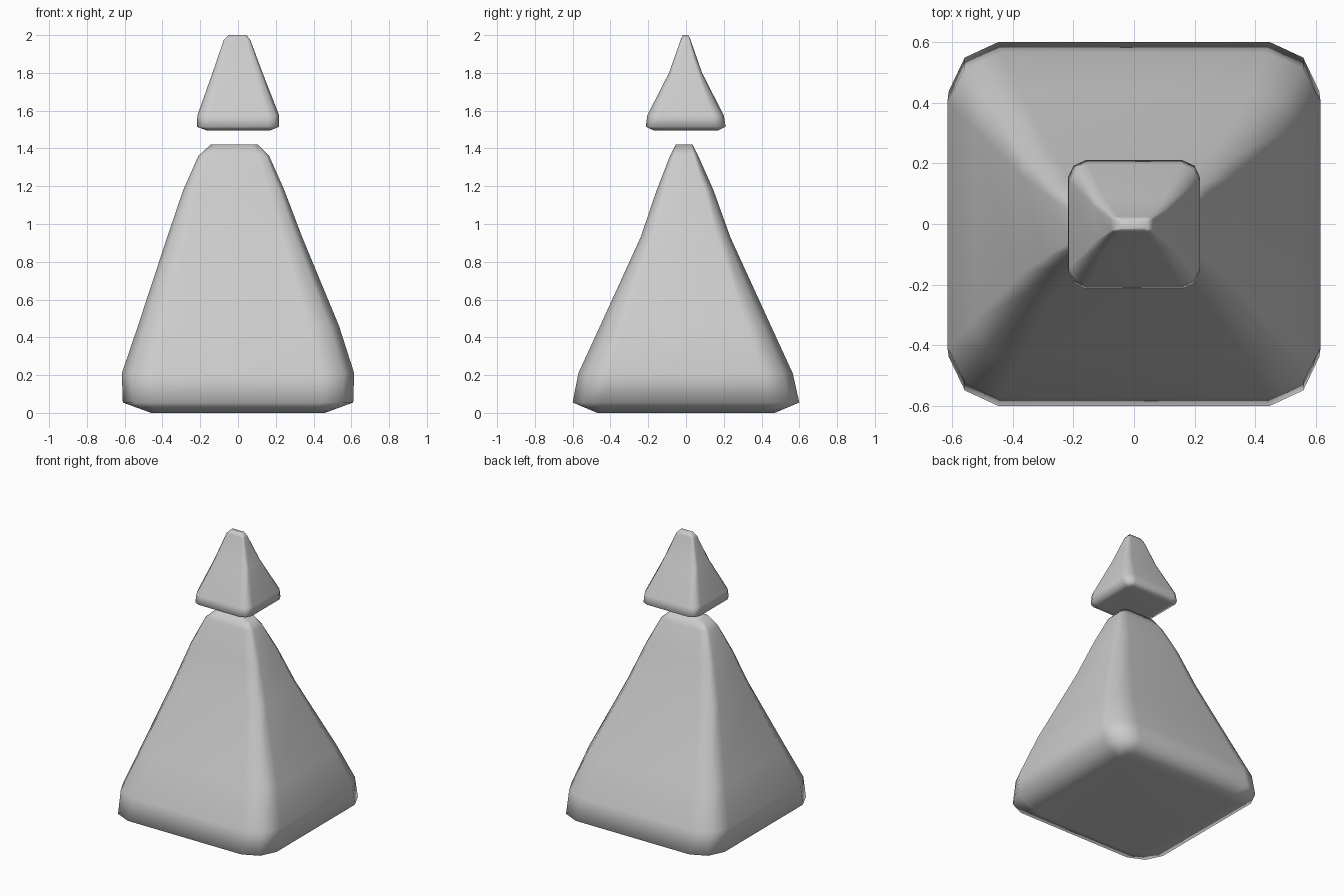
import bpy, bmesh

if "Cube" in bpy.data.objects:
    bpy.data.objects.remove(bpy.data.objects["Cube"])

grey = bpy.data.materials.new("plain grey")
grey.diffuse_color = (0.6, 0.6, 0.6, 1)
grey.use_nodes = True
grey.node_tree.nodes["Principled BSDF"].inputs["Base Color"].default_value = grey.diffuse_color


def section(x0, x1, y0, y1, z, cut):
    """Rectangle with rounded corners, three points per corner."""
    cx, cy = (x0 + x1) / 2, (y0 + y1) / 2
    hx, hy = (x1 - x0) / 2, (y1 - y0) / 2
    a, b = cut * hx, cut * hy
    k = 0.32
    corner = [(hx, hy - b), (hx - k * a, hy - k * b), (hx - a, hy)]
    points = []
    for sx, sy in ((1, 1), (-1, 1), (-1, -1), (1, -1)):
        arc = corner if sx * sy > 0 else corner[::-1]
        points += [(cx + sx * px, cy + sy * py, z) for px, py in arc]
    return points


def loft(name, rings):
    """Skin a stack of sections and close both ends."""
    bm = bmesh.new()
    loops = [[bm.verts.new(p) for p in section(*r)] for r in rings]
    for low, high in zip(loops, loops[1:]):
        n = len(low)
        for i in range(n):
            j = (i + 1) % n
            bm.faces.new((low[i], low[j], high[j], high[i]))
    bm.faces.new(loops[0][::-1])
    bm.faces.new(loops[-1])
    for f in bm.faces:
        f.smooth = True
    mesh = bpy.data.meshes.new(name)
    bm.to_mesh(mesh)
    bm.free()
    mesh.materials.append(grey)
    obj = bpy.data.objects.new(name, mesh)
    bpy.context.collection.objects.link(obj)
    # Keep the broad sides flat and the rounding in the narrow corners
    weighted = obj.modifiers.new("weighted normals", 'WEIGHTED_NORMAL')
    weighted.weight = 50
    return obj


# Large lower body: x range, y range, height, corner rounding
loft("pyramid_body", [
    (-0.46, 0.46, -0.47, 0.47, 0.0, 0.15),
    (-0.61, 0.61, -0.60, 0.60, 0.055, 0.27),
    (-0.615, 0.615, -0.57, 0.565, 0.21, 0.29),
    (-0.53, 0.535, -0.455, 0.45, 0.46, 0.29),
    (-0.375, 0.34, -0.24, 0.235, 0.93, 0.30),
    (-0.29, 0.245, -0.155, 0.145, 1.18, 0.32),
    (-0.21, 0.165, -0.085, 0.065, 1.36, 0.32),
    (-0.145, 0.105, -0.055, 0.035, 1.42, 0.25),
])

# Small floating tip
loft("pyramid_tip", [
    (-0.165, 0.17, -0.17, 0.17, 1.495, 0.15),
    (-0.218, 0.218, -0.213, 0.21, 1.515, 0.27),
    (-0.215, 0.218, -0.205, 0.20, 1.575, 0.29),
    (-0.135, 0.13, -0.09, 0.085, 1.80, 0.30),
    (-0.075, 0.065, -0.028, 0.024, 1.975, 0.32),
    (-0.05, 0.045, -0.017, 0.013, 2.0, 0.25),
])
